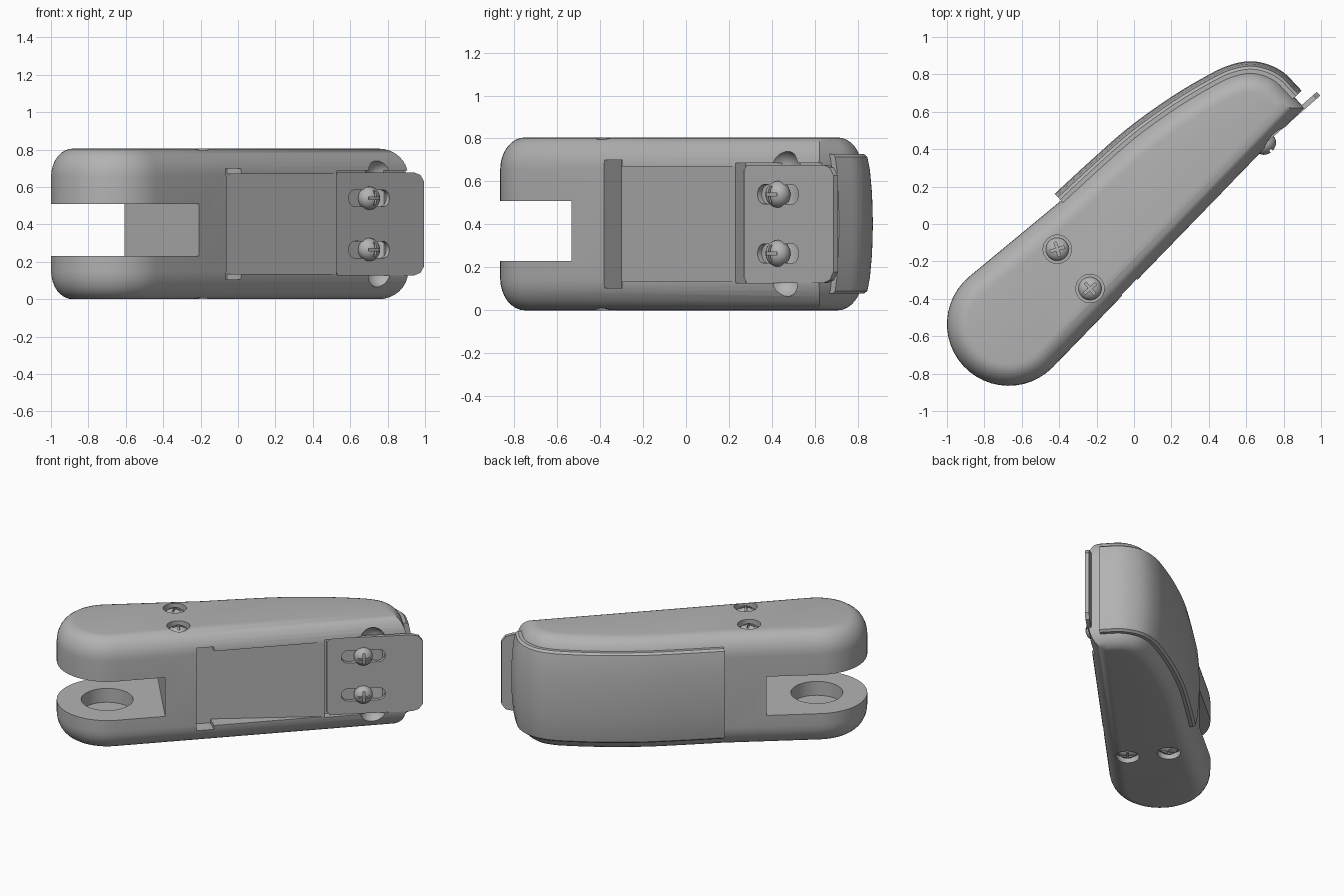
import bpy, bmesh, math
from mathutils import Matrix, Vector

cube = bpy.data.objects.get("Cube")
if cube:
    bpy.data.objects.remove(cube)

grey = bpy.data.materials.new("plain_grey")
grey.diffuse_color = (0.45, 0.45, 0.45, 1)
grey.use_nodes = True
grey.node_tree.nodes["Principled BSDF"].inputs["Base Color"].default_value = (0.45, 0.45, 0.45, 1)

HEIGHT = 0.805
MID = HEIGHT / 2


def finish(name, bm, matrix=Matrix()):
    bmesh.ops.recalc_face_normals(bm, faces=bm.faces)
    mesh = bpy.data.meshes.new(name)
    bm.to_mesh(mesh)
    bm.free()
    mesh.transform(matrix)
    mesh.materials.append(grey)
    obj = bpy.data.objects.new(name, mesh)
    bpy.context.collection.objects.link(obj)
    return obj


def loft(name, rings, matrix=Matrix()):
    """Closed rings of 3D points joined in order, capped at both ends."""
    bm = bmesh.new()
    loops = [[bm.verts.new(p) for p in ring] for ring in rings]
    n = len(loops[0])
    for a, b in zip(loops, loops[1:]):
        for i in range(n):
            j = (i + 1) % n
            bm.faces.new((a[i], a[j], b[j], b[i]))
    bm.faces.new(loops[0][::-1])
    bm.faces.new(loops[-1])
    return finish(name, bm, matrix)


def prism(name, pts, z0, z1, matrix=Matrix()):
    return loft(name, [[(x, y, z) for x, y in pts] for z in (z0, z1)], matrix)


def circle(cx, cy, r, n=32):
    return [(cx + r * math.cos(2 * math.pi * i / n), cy + r * math.sin(2 * math.pi * i / n)) for i in range(n)]


def cut(obj, cutter):
    mod = obj.modifiers.new("cut", 'BOOLEAN')
    mod.operation = 'DIFFERENCE'
    mod.solver = 'EXACT'
    mod.object = cutter
    bpy.context.view_layer.objects.active = obj
    bpy.ops.object.modifier_apply(modifier=mod.name)
    bpy.data.objects.remove(cutter)


def smooth(obj):
    bpy.ops.object.select_all(action='DESELECT')
    obj.select_set(True)
    bpy.context.view_layer.objects.active = obj
    bpy.ops.object.shade_smooth_by_angle(angle=math.radians(32))


def spline(pts, steps=4):
    """Catmull-Rom curve through 2D points."""
    p = [Vector(q) for q in pts]
    p = [2 * p[0] - p[1]] + p + [2 * p[-1] - p[-2]]
    out = []
    for a, b, c, d in zip(p, p[1:], p[2:], p[3:]):
        for k in range(steps):
            t = k / steps
            out.append(0.5 * (2 * b + (c - a) * t + (2 * a - 5 * b + 4 * c - d) * t * t
                              + (3 * b - a - 3 * c + d) * t ** 3))
    return out + [p[-2]]


def outward(prev, here, nxt):
    """Mitred outward direction on a counter-clockwise outline."""
    n1 = (here - prev).normalized()
    n2 = (nxt - here).normalized()
    n1, n2 = Vector((n1.y, -n1.x)), Vector((n2.y, -n2.x))
    return (n1 + n2) / (1 + n1.dot(n2))


# Body outline: round pivot end, straight front, curved back
pivot = Vector((-0.67, -0.535))
arc = [pivot + 0.33 * Vector((math.cos(a), math.sin(a)))
       for a in (math.radians(130 + 185.6 * i / 24) for i in range(25))]
back = spline([(0.83, 0.71), (0.77, 0.77), (0.70, 0.806), (0.62, 0.82), (0.53, 0.803),
               (0.43, 0.758), (0.23, 0.64), (0, 0.475), (-0.2, 0.30), (-0.39, 0.125)])
outline = arc + [Vector((0.91, 0.62))] + back
count = len(outline)
miter = [outward(outline[i - 1], outline[i], outline[(i + 1) % count]) for i in range(count)]

# Body with rounded top and bottom rims
levels = []
for i in range(9):
    a = math.pi / 2 * i / 8
    levels.append((0.115 * (1 - math.sin(a)), 0.15 * (1 - math.cos(a))))
levels += [(d, HEIGHT - z) for d, z in reversed(levels)]
body = loft("body", [[(p.x - m.x * d, p.y - m.y * d, z) for p, m in zip(outline, miter)] for d, z in levels])

# Fork slot and blind pivot hole
cut(body, prism("slot_cutter", [(-0.65, -0.002), (-0.17, -0.578), (-0.9, -1.2), (-1.4, -0.5)], 0.23, 0.51))
cut(body, prism("pivot_cutter", circle(pivot.x, pivot.y, 0.17, 40), 0.13, 0.61))

# Sloping recess in the front, with a wider notch at its deep end
cut(body, prism("recess_cutter", [(-0.15, -0.30), (0.54, 0.24), (0.64, 0.14), (0.04, -0.48)], 0.135, 0.67))
cut(body, prism("notch_cutter", [(-0.15, -0.30), (-0.06, -0.23), (0.10, -0.37), (0.04, -0.48)], 0.105, 0.70))

# Finger scoop behind the plate
bm = bmesh.new()
bmesh.ops.create_uvsphere(bm, u_segments=24, v_segments=13, radius=0.085)
for v in bm.verts:
    v.co.z += math.copysign(0.26, v.co.z)
cut(body, finish("scoop_cutter", bm, Matrix.Translation((0.765, 0.45, MID))))

# Frame of the clamp plate: along it, up, and out of its face
along = Vector((0.48, 0.42, 0)).normalized()
up = Vector((0, 0, 1))
frame = Matrix.Translation((0.52, 0.27, 0)) @ Matrix((along, up, along.cross(up))).transposed().to_4x4()
cut(body, prism("channel_cutter", [(-0.02, 0.128), (0.7, 0.128), (0.7, 0.687), (-0.02, 0.687)], -0.026, 0.3, frame))

# Clamp plate with two long holes
half = [(0.0, 0.25), (0.02, 0.275), (0.56, 0.275), (0.605, 0.262), (0.632, 0.225)]
plate = prism("clamp_plate", [(a, MID + b) for a, b in half] + [(a, MID - b) for a, b in reversed(half)],
              -0.027, 0, frame)
SCREW_Z = (0.265, 0.54)
for z in SCREW_Z:
    ends = [(x + (0.1 if x > 0 else -0.1) + 0.24, y) for x, y in circle(0, z, 0.045, 23)]
    cut(plate, prism("hole_cutter", ends, -0.1, 0.1, frame))


def screw(name, matrix, height):
    """Domed head with a cross recess, facing local +z."""
    bm = bmesh.new()
    bmesh.ops.create_uvsphere(bm, u_segments=28, v_segments=16, radius=0.062)
    bmesh.ops.scale(bm, vec=(1, 1, height / 0.062), verts=bm.verts)
    head = finish(name, bm)
    for a, b in ((0.04, 0.007), (0.007, 0.04)):
        cut(head, prism("cross_cutter", [(-a, -b), (a, -b), (a, b), (-a, b)], height - 0.02, height + 0.05))
    head.data.transform(matrix)
    smooth(head)


# Plate screws
for i, z in enumerate(SCREW_Z):
    screw(f"plate_screw_{i + 1}", frame @ Matrix.Translation((0.24, z, 0)), 0.055)

# Countersunk case screws, top and bottom
for i, (x, y) in enumerate([(-0.41, -0.135), (-0.235, -0.345)]):
    cut(body, prism("top_sink_cutter", circle(x, y, 0.076), HEIGHT - 0.04, 1))
    cut(body, prism("bottom_sink_cutter", circle(x, y, 0.076), -0.2, 0.04))
    turn = Matrix.Rotation(0.4 * i + 0.3, 4, 'Z')
    screw(f"top_screw_{i + 1}", Matrix.Translation((x, y, HEIGHT - 0.043)) @ turn, 0.042)
    screw(f"bottom_screw_{i + 1}", Matrix.Translation((x, y, 0.043)) @ Matrix.Rotation(math.pi, 4, 'X') @ turn, 0.042)

# Domed pad wrapped around the curved back
path = [Vector((0.86, 0.678))] + back
section = [(-0.04, 0.325), (0.008, 0.325), (0.024, 0.312), (0.036, 0.25), (0.046, 0.14), (0.05, 0)]
section = [(d, MID + h) for d, h in section] + [(d, MID - h) for d, h in reversed(section[:-1])]
rings = []
for i, p in enumerate(path):
    before = path[i - 1] if i else 2 * p - path[1]
    after = path[i + 1] if i + 1 < len(path) else 2 * p - path[-2]
    n = outward(before, p, after)
    rings.append([(p.x + n.x * d, p.y + n.y * d, z) for d, z in section])
pad = loft("back_pad", rings)

for obj in (body, plate, pad):
    smooth(obj)
